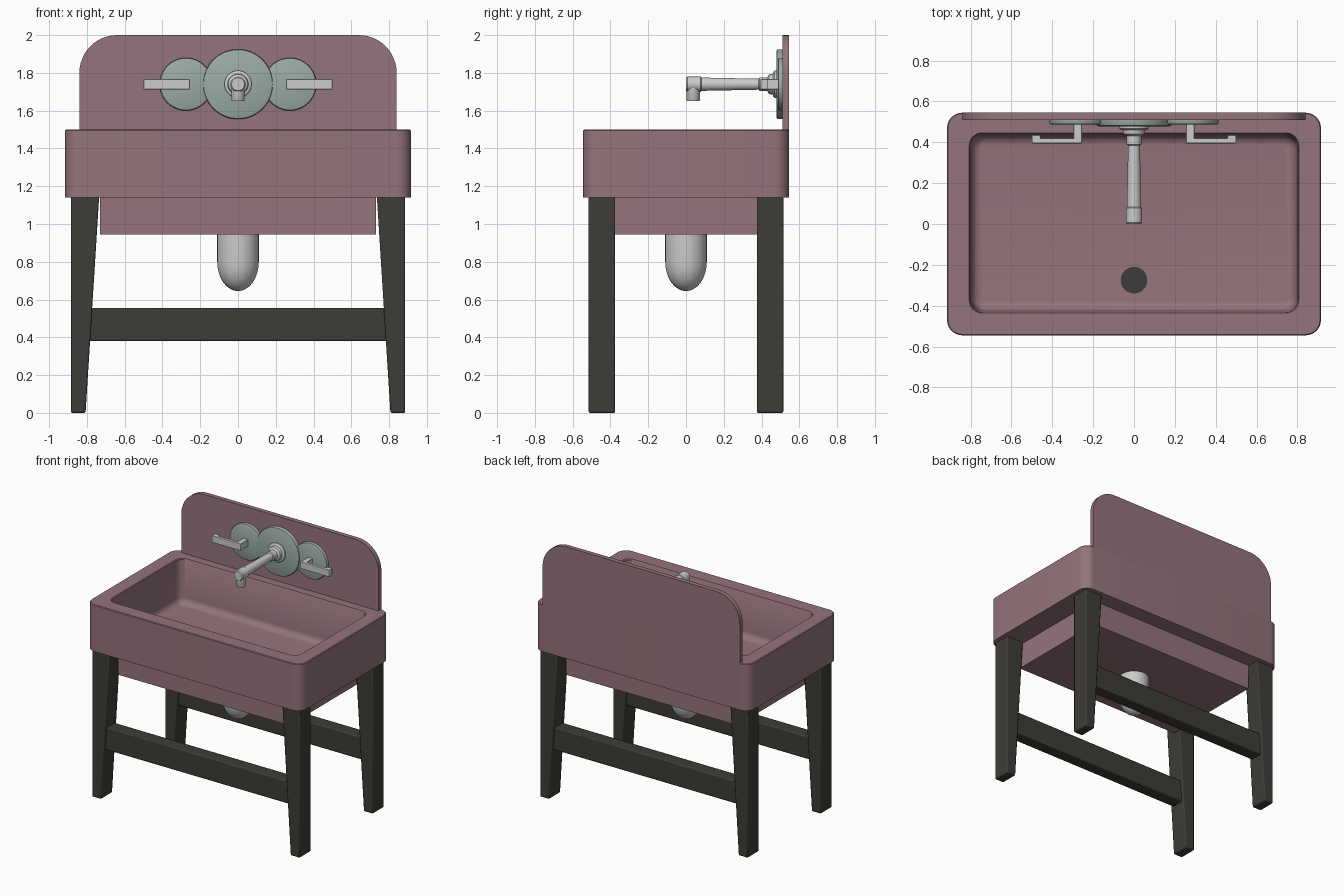
import bpy, bmesh, math
from mathutils import Vector, Matrix

if "Cube" in bpy.data.objects:
    bpy.data.objects.remove(bpy.data.objects["Cube"])


def material(name, rgb):
    m = bpy.data.materials.new(name)
    m.diffuse_color = (*rgb, 1)
    m.use_nodes = True
    m.node_tree.nodes["Principled BSDF"].inputs["Base Color"].default_value = m.diffuse_color
    return m


PINK = material("pink_ceramic", (0.30, 0.175, 0.20))
WOOD = material("dark_wood", (0.047, 0.045, 0.038))
PLATE = material("green_grey_metal", (0.33, 0.41, 0.38))
DARK = material("drain_dark", (0.045, 0.045, 0.045))


def finish(bm, name, mat=None, bevel=0.0, segs=3):
    bmesh.ops.recalc_face_normals(bm, faces=bm.faces)
    me = bpy.data.meshes.new(name)
    bm.to_mesh(me)
    bm.free()
    ob = bpy.data.objects.new(name, me)
    bpy.context.collection.objects.link(ob)
    if mat:
        me.materials.append(mat)
    if bevel:
        b = ob.modifiers.new("bevel", 'BEVEL')
        b.width, b.segments, b.limit_method = bevel, segs, 'ANGLE'
    bpy.ops.object.select_all(action='DESELECT')
    bpy.context.view_layer.objects.active = ob
    ob.select_set(True)
    bpy.ops.object.shade_smooth_by_angle(angle=math.radians(35))
    return ob


def loft(loops, name, mat=None, **kw):
    """Skin a list of equal-length point loops and cap both ends."""
    bm = bmesh.new()
    rings = [[bm.verts.new(p) for p in lp] for lp in loops]
    n = len(rings[0])
    for a, b in zip(rings, rings[1:]):
        for i in range(n):
            j = (i + 1) % n
            bm.faces.new((a[i], a[j], b[j], b[i]))
    bm.faces.new(rings[0])
    bm.faces.new(rings[-1])
    return finish(bm, name, mat, **kw)


def box(name, x, y, z, mat=None, **kw):
    loops = [[(x[0], y[0], h), (x[1], y[0], h), (x[1], y[1], h), (x[0], y[1], h)] for h in z]
    return loft(loops, name, mat, **kw)


def rounded_rect(hx, hy, r, z, cy=0.0, n=8):
    pts = []
    for q, (sx, sy) in enumerate(((1, 1), (-1, 1), (-1, -1), (1, -1))):
        for i in range(n + 1):
            a = math.pi / 2 * (q + i / n)
            pts.append((sx * (hx - r) + r * math.cos(a),
                        cy + sy * (hy - r) + r * math.sin(a), z))
    return pts


def lathe(name, profile, origin, axis='Z', mat=None, n=48):
    """Revolve (radius, distance) pairs round a world Z or Y axis."""
    ox, oy, oz = origin
    loops = []
    for r, h in profile:
        ring = []
        for i in range(n):
            c, s = r * math.cos(2 * math.pi * i / n), r * math.sin(2 * math.pi * i / n)
            ring.append((ox + c, oy + s, oz + h) if axis == 'Z' else (ox + c, oy + h, oz + s))
        loops.append(ring)
    return loft(loops, name, mat)


# Basin: outer wall, flat rim with softened edges, and filleted bowl
loops = [rounded_rect(0.915, 0.545, 0.075, 1.14), rounded_rect(0.915, 0.545, 0.075, 1.495),
         rounded_rect(0.91, 0.54, 0.07, 1.50),
         rounded_rect(0.807, 0.441, 0.062, 1.50, 0.005), rounded_rect(0.802, 0.437, 0.06, 1.494, 0.005)]
for i in range(7):
    a = math.pi / 2 * i / 6
    d = 0.01 + 0.05 * (1 - math.cos(a))
    loops.append(rounded_rect(0.805 - d, 0.44 - d, 0.075 - d, 1.21 - 0.05 * math.sin(a), 0.005))
loft(loops, "basin", PINK)

# Lower basin housing
box("basin_underside", (-0.73, 0.73), (-0.42, 0.42), (0.945, 1.15), PINK)

# Backsplash with rounded top corners
outline = [(-0.84, 1.49), (0.84, 1.49)]
for cx, start in ((0.64, 0), (-0.64, 90)):
    for i in range(13):
        a = math.radians(start + 90 * i / 12)
        outline.append((cx + 0.2 * math.cos(a), 1.80 + 0.2 * math.sin(a)))
loft([[(x, y, z) for x, z in outline] for y in (0.51, 0.545)], "backsplash", PINK)

# Drain cover and trap cup below
lathe("drain", [(0.065, 0), (0.065, 0.008)], (0, -0.275, 1.157), mat=DARK)
cup = [(0.11, 0.95)]
for i in range(10):
    a = math.pi / 2 * i / 9.3
    cup.append((0.11 * math.cos(a), 0.80 - 0.155 * math.sin(a)))
lathe("drain_trap", cup, (0, 0, 0))

# Legs tapering on the inner face, with front and back rails
for sy, row in ((-1, "front"), (1, "back")):
    y0, y1 = sorted((sy * 0.375, sy * 0.515))
    for sx, side in ((-1, "left"), (1, "right")):
        rings = [[(sx * xi, y0, z), (sx * 0.885, y0, z), (sx * 0.885, y1, z), (sx * xi, y1, z)]
                 for xi, z in ((0.807, 0), (0.735, 1.145))]
        loft(rings, f"{row}_{side}_leg", WOOD, bevel=0.008, segs=2)
    yc = sy * 0.445
    box(f"{row}_rail", (-0.79, 0.79), (yc - 0.05, yc + 0.05), (0.38, 0.555), WOOD, bevel=0.008, segs=2)

# Tap plates: one large disc flanked by two smaller ones
for x, r, t, name in ((0, 0.185, 0.032, "centre"), (-0.275, 0.14, 0.024, "left"), (0.275, 0.14, 0.024, "right")):
    lathe(name + "_tap_plate", [(r, 0.002), (r, -t + 0.01), (r - 0.003, -t + 0.004), (r - 0.012, -t)],
          (x, 0.51, 1.74), 'Y', PLATE, 64)

# Spout: stepped flange, slim tube, thicker end
lathe("spout", [(0.072, 0.485), (0.072, 0.468), (0.066, 0.462), (0.055, 0.46), (0.052, 0.44), (0.045, 0.435),
                (0.036, 0.43), (0.036, 0.39), (0.029, 0.385), (0.035, 0.09), (0.035, 0.082), (0.04, 0.078),
                (0.04, 0.008), (0.034, 0.0)], (0, 0, 1.74), 'Y')
lathe("spout_outlet", [(0.035, 1.74), (0.035, 1.655), (0.032, 1.65)], (0, 0.038, 0))

# Lever handles: post, bar and turned-back tip as one bent profile
for sx, side in ((-1, "left"), (1, "right")):
    prof = [(0.255, 0.495), (0.255, 0.395), (0.50, 0.395), (0.50, 0.435),
            (0.458, 0.435), (0.458, 0.418), (0.295, 0.418), (0.295, 0.495)]
    loft([[(sx * x, y, z) for x, y in prof] for z in (1.713, 1.767)], side + "_handle", None, bevel=0.003, segs=2)
